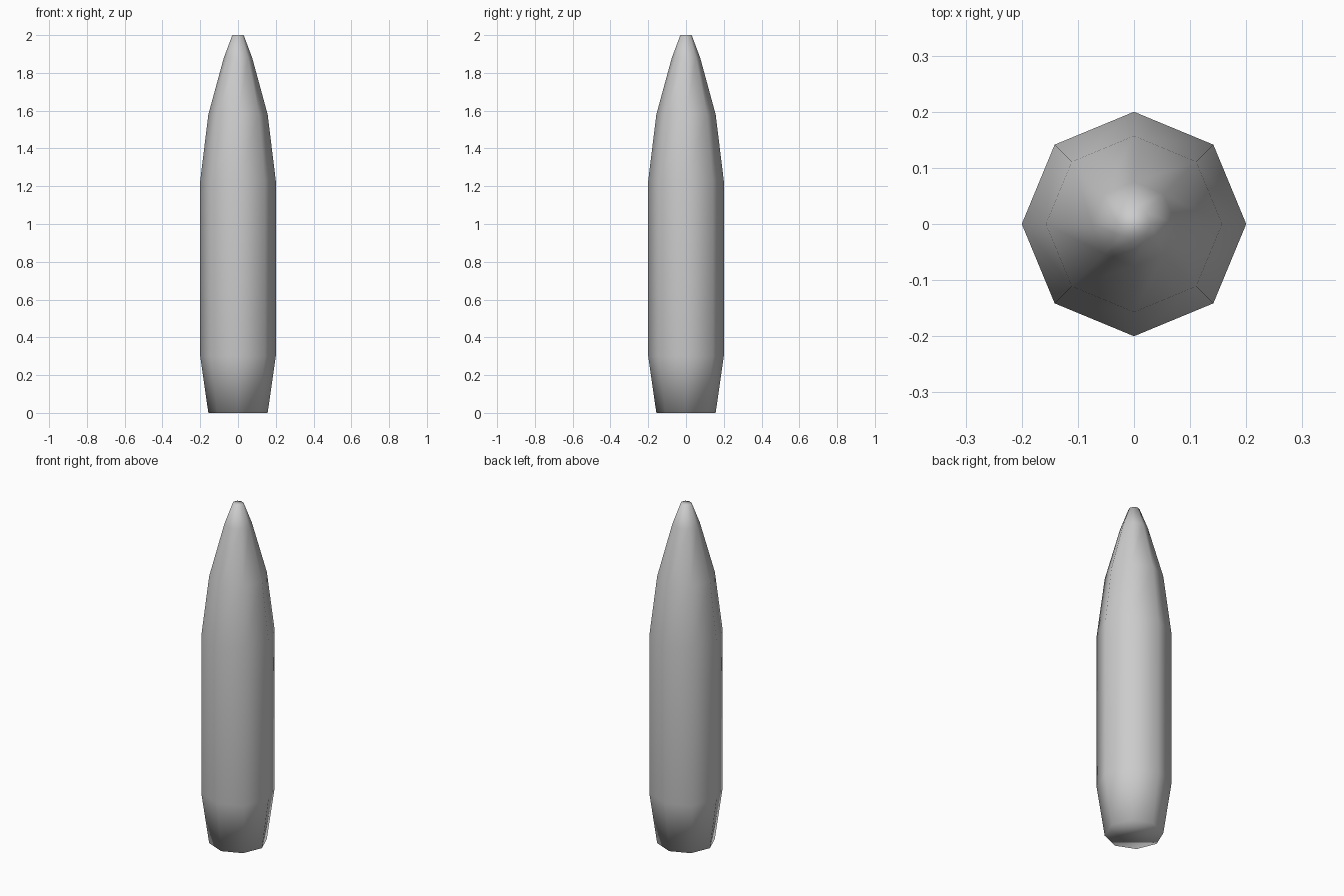
import bpy, bmesh
from math import cos, sin, pi

if "Cube" in bpy.data.objects:
    bpy.data.objects.remove(bpy.data.objects["Cube"])

SIDES = 8
# (radius, height) outline from the tapered base to the blunt tip
PROFILE = [(0.157, 0), (0.2, 0.3), (0.2, 1.23), (0.157, 1.58), (0.075, 1.88), (0.03, 2.0)]

bm = bmesh.new()
rings = [[bm.verts.new((r * cos(2 * pi * i / SIDES), r * sin(2 * pi * i / SIDES), z))
          for i in range(SIDES)] for r, z in PROFILE]

# side walls
for low, high in zip(rings, rings[1:]):
    for i in range(SIDES):
        j = (i + 1) % SIDES
        bm.faces.new((low[i], low[j], high[j], high[i]))

# base and tip caps
bm.faces.new(rings[0][::-1])
bm.faces.new(rings[-1])
for f in bm.faces:
    f.smooth = True

mesh = bpy.data.meshes.new("pointed_shell")
bm.to_mesh(mesh)
bm.free()
shell = bpy.data.objects.new("pointed_shell", mesh)
bpy.context.collection.objects.link(shell)
